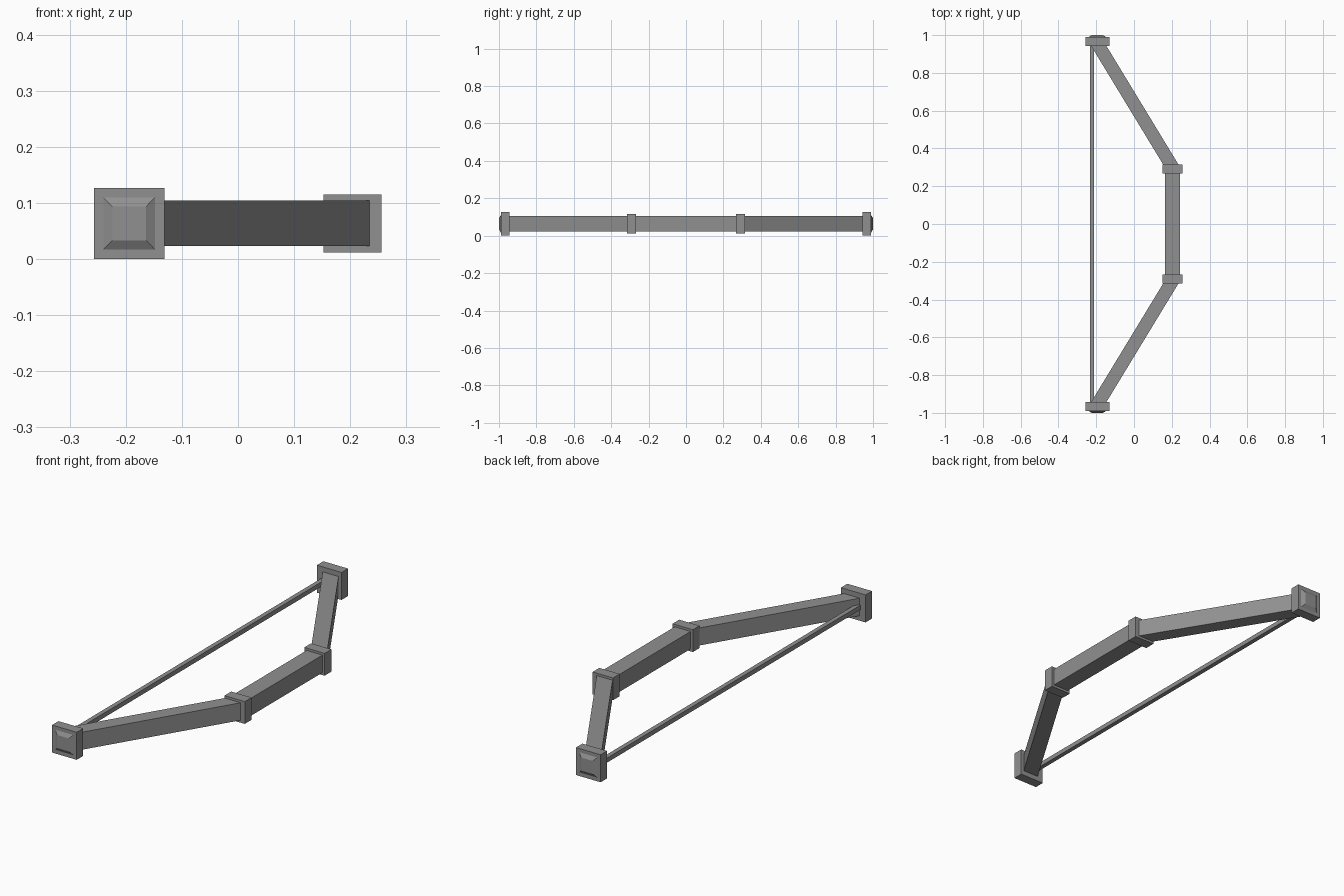
import bpy
import bmesh

if "Cube" in bpy.data.objects:
    bpy.data.objects.remove(bpy.data.objects["Cube"], do_unlink=True)

# Single grey material
GREY = (0.28, 0.28, 0.28, 1.0)
grey = bpy.data.materials.new("grey")
grey.use_nodes = True
grey.diffuse_color = GREY
grey.node_tree.nodes["Principled BSDF"].inputs["Base Color"].default_value = GREY

MID_Z = 0.0635  # height of the bow's centre line


def loft(name, sections):
    """Four-sided bar through rectangular sections (x, y, half width, half height)."""
    bm = bmesh.new()
    rings = []
    for x, y, w, h in sections:
        corners = ((-w, -h), (w, -h), (w, h), (-w, h))
        rings.append([bm.verts.new((x + dx, y, MID_Z + dz)) for dx, dz in corners])
    for a, b in zip(rings, rings[1:]):
        for i in range(4):
            j = (i + 1) % 4
            bm.faces.new((a[i], a[j], b[j], b[i]))
    bm.faces.new(rings[0])
    bm.faces.new(rings[-1])
    bmesh.ops.recalc_face_normals(bm, faces=bm.faces)
    mesh = bpy.data.meshes.new(name)
    bm.to_mesh(mesh)
    bm.free()
    mesh.materials.append(grey)
    obj = bpy.data.objects.new(name, mesh)
    bpy.context.collection.objects.link(obj)
    return obj


TIP_X, GRIP_X = -0.194, 0.204

# Straight grip and bowstring
loft("grip", [(GRIP_X, -0.29, 0.0405, 0.0405), (GRIP_X, 0.29, 0.0405, 0.0405)])
loft("bowstring", [(-0.222, -0.95, 0.0105, 0.0105), (-0.222, 0.95, 0.0105, 0.0105)])

# Mirrored limbs, collars and tips
for side, s in (("front", -1), ("back", 1)):
    loft(f"{side}_limb", [(GRIP_X, s * 0.30, 0.0405, 0.0405),
                          (TIP_X, s * 0.955, 0.0405, 0.0405)])
    loft(f"{side}_collar", [(GRIP_X, s * 0.267, 0.052, 0.0515),
                            (GRIP_X, s * 0.316, 0.052, 0.0515)])
    loft(f"{side}_tip_block", [(TIP_X, s * 0.943, 0.063, 0.0635),
                               (TIP_X, s * 0.99, 0.063, 0.0635)])
    # Tapered stud on the outer face of the tip
    loft(f"{side}_tip_stud", [(TIP_X, s * 0.985, 0.046, 0.0465),
                              (TIP_X, s * 0.99, 0.046, 0.0465),
                              (TIP_X, s * 1.0, 0.030, 0.030)])
